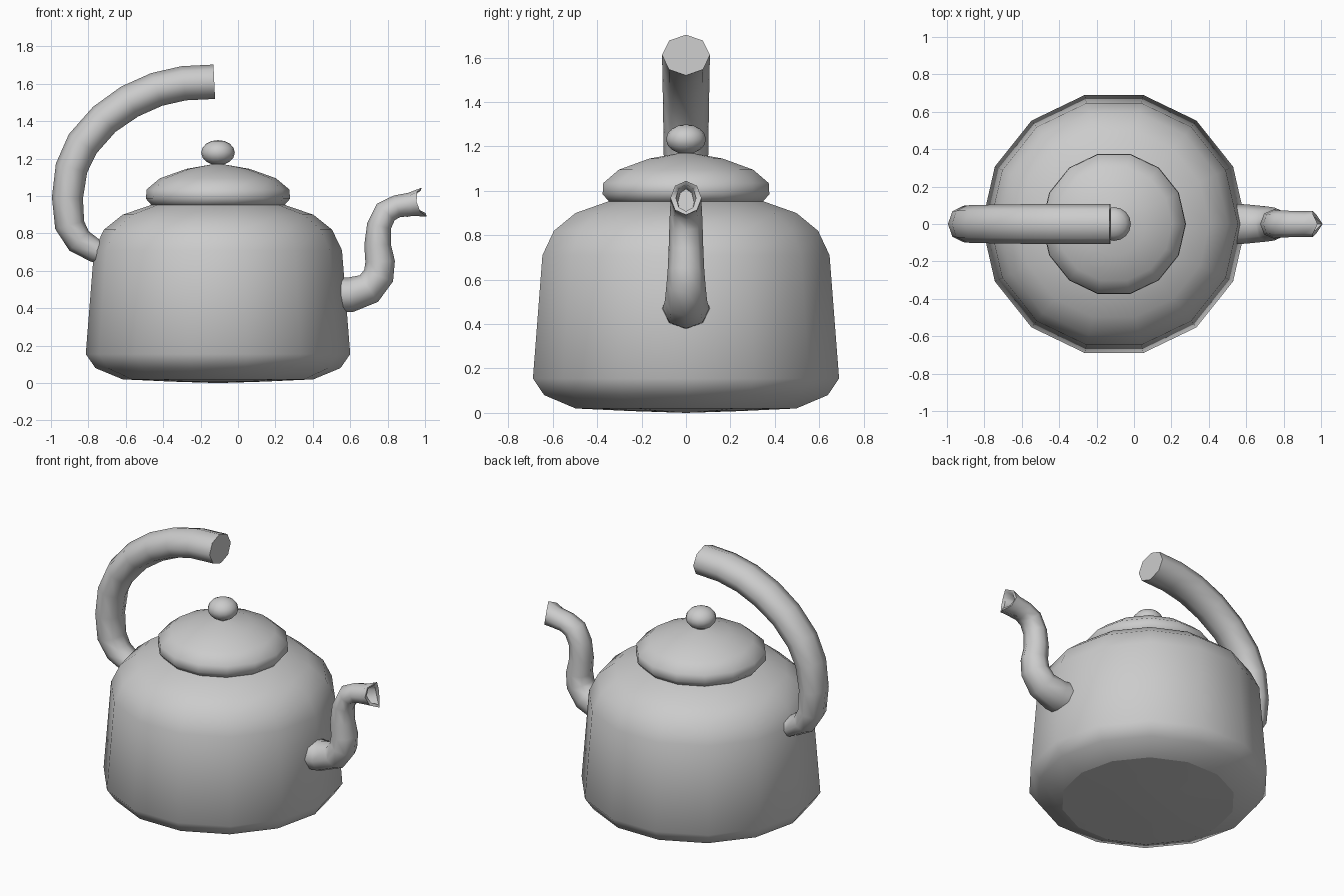
import bpy, bmesh, math
from mathutils import Vector

cube = bpy.data.objects.get("Cube")
if cube:
    bpy.data.objects.remove(cube, do_unlink=True)

AXIS_X = -0.107   # centre line of the pot
SIDES = 14

metal = bpy.data.materials.new("grey metal")
metal.use_nodes = True
GREY = (0.6, 0.6, 0.6, 1)
metal.diffuse_color = GREY
metal.node_tree.nodes["Principled BSDF"].inputs["Base Color"].default_value = GREY


def finish(bm, name, angle=65):
    bmesh.ops.recalc_face_normals(bm, faces=bm.faces)
    mesh = bpy.data.meshes.new(name)
    bm.to_mesh(mesh)
    bm.free()
    mesh.materials.append(metal)
    ob = bpy.data.objects.new(name, mesh)
    bpy.context.collection.objects.link(ob)
    bpy.ops.object.select_all(action="DESELECT")
    ob.select_set(True)
    bpy.context.view_layer.objects.active = ob
    bpy.ops.object.shade_smooth_by_angle(angle=math.radians(angle))
    return ob


def bridge(bm, a, b):
    n = len(a)
    for i in range(n):
        j = (i + 1) % n
        bm.faces.new((a[i], a[j], b[j], b[i]))


def lathe(name, profile, sides=SIDES, angle=65):
    """Turn (radius, height) points round the pot's axis; radius 0 makes a pole."""
    bm = bmesh.new()
    rings = []
    for r, z in profile:
        if r == 0:
            rings.append([bm.verts.new((AXIS_X, 0, z))])
            continue
        turns = [math.tau * i / sides for i in range(sides)]
        rings.append([bm.verts.new((AXIS_X + r * math.cos(t), r * math.sin(t), z)) for t in turns])
    for a, b in zip(rings, rings[1:]):
        if len(a) == 1 or len(b) == 1:
            pole, ring = (a, b) if len(a) == 1 else (b, a)
            for i in range(sides):
                bm.faces.new((pole[0], ring[i], ring[(i + 1) % sides]))
        else:
            bridge(bm, a, b)
    return finish(bm, name, angle)


def tube(name, path, mouth=False, sides=8):
    """Sweep an octagon along (x, z, radius, half width in y) points."""
    bm = bmesh.new()
    pts = [Vector((p[0], 0, p[1])) for p in path]
    rings = []
    for i, (x, z, r, w) in enumerate(path):
        along = (pts[min(i + 1, len(pts) - 1)] - pts[max(i - 1, 0)]).normalized()
        up = Vector((-along.z, 0, along.x))
        ring = []
        for k in range(sides):
            t = math.tau * k / sides
            ring.append(bm.verts.new(pts[i] + up * r * math.cos(t) + Vector((0, w * math.sin(t), 0))))
        rings.append(ring)
    for a, b in zip(rings, rings[1:]):
        bridge(bm, a, b)
    bm.faces.new(rings[0])
    end = rings[-1]
    if mouth:
        # notch the lip at the sides, then fold a thin wall back inside
        mid = pts[-1]
        for v in end:
            v.co.x -= 0.04 * abs(v.co.y) / path[-1][3]
        lip = [bm.verts.new((v.co.x - 0.005, v.co.y * 0.65, mid.z + (v.co.z - mid.z) * 0.78)) for v in end]
        deep = [bm.verts.new((v.co.x - 0.1, v.co.y * 0.8, v.co.z - 0.02)) for v in lip]
        bridge(bm, end, lip)
        bridge(bm, lip, deep)
        bm.faces.new(deep)
    else:
        bm.faces.new(end)
    return finish(bm, name)


# Pot body and its slightly bulging underside
lathe("body", [(0.51, 0.02), (0.655, 0.08), (0.707, 0.155), (0.663, 0.71),
               (0.61, 0.82), (0.51, 0.9), (0.35, 0.955), (0.3, 0.965)])
lathe("base", [(0, 0), (0.25, 0.008), (0.51, 0.02)])

# Lid with a rounded rim, and its knob
lathe("lid", [(0.3, 0.945), (0.35, 0.945), (0.385, 0.985), (0.382, 1.035),
              (0.31, 1.095), (0.17, 1.145), (0.04, 1.168), (0, 1.17)])
knob = [(0.04, 1.15)]
for i in range(1, 8):
    a = math.pi * i / 8
    knob.append((0.09 * math.sin(a), 1.232 - 0.067 * math.cos(a)))
lathe("knob", knob + [(0, 1.299)], sides=16)

# Arching handle, open over the lid
tube("handle", [(-0.72, 0.695, 0.06, 0.075), (-0.76, 0.705, 0.062, 0.08),
                (-0.85, 0.76, 0.073, 0.088), (-0.9, 0.845, 0.08, 0.095),
                (-0.912, 0.99, 0.083, 0.097), (-0.89, 1.15, 0.087, 0.1),
                (-0.83, 1.28, 0.09, 0.102), (-0.715, 1.41, 0.09, 0.104),
                (-0.58, 1.505, 0.092, 0.106), (-0.435, 1.57, 0.092, 0.107),
                (-0.29, 1.603, 0.092, 0.108), (-0.127, 1.611, 0.092, 0.108)])

# Curved spout
tube("spout", [(0.5, 0.472, 0.097, 0.11), (0.6, 0.472, 0.093, 0.105),
               (0.7, 0.505, 0.086, 0.095), (0.752, 0.575, 0.083, 0.088),
               (0.76, 0.65, 0.079, 0.082), (0.746, 0.74, 0.071, 0.078),
               (0.754, 0.84, 0.065, 0.075), (0.79, 0.915, 0.065, 0.072),
               (0.85, 0.945, 0.06, 0.07), (0.92, 0.955, 0.063, 0.07),
               (0.995, 0.968, 0.078, 0.07)], mouth=True)
